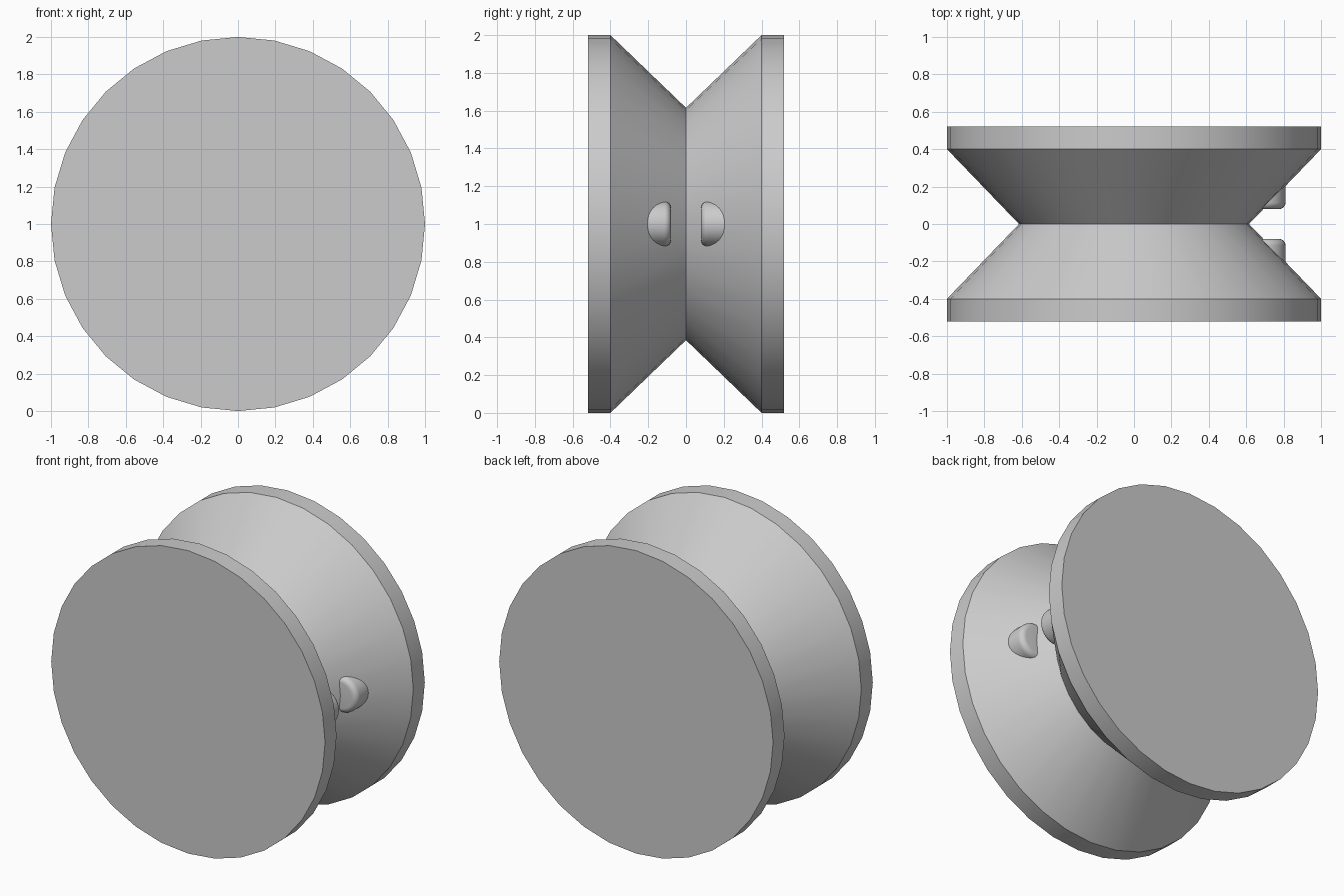
import bpy, bmesh, math
from mathutils import Matrix, Vector

cube = bpy.data.objects.get("Cube")
if cube:
    bpy.data.objects.remove(cube, do_unlink=True)

grey = bpy.data.materials.new("light_grey")
grey.use_nodes = True
grey.diffuse_color = (0.6, 0.6, 0.6, 1)
grey.node_tree.nodes["Principled BSDF"].inputs["Base Color"].default_value = grey.diffuse_color


def lathe_y(name, profile, sides, centre, angle):
    """Turn a (radius, y) profile around the y axis and close both ends."""
    bm = bmesh.new()
    rings = []
    for r, y in profile:
        ring = []
        for i in range(sides):
            a = math.tau * i / sides
            ring.append(bm.verts.new(Vector((r * math.cos(a), y, r * math.sin(a))) + centre))
        rings.append(ring)
    for a, b in zip(rings, rings[1:]):
        for i in range(sides):
            j = (i + 1) % sides
            bm.faces.new((a[i], a[j], b[j], b[i]))
    bm.faces.new(rings[0])
    bm.faces.new(rings[-1])
    bmesh.ops.recalc_face_normals(bm, faces=bm.faces)
    mesh = bpy.data.meshes.new(name)
    bm.to_mesh(mesh)
    bm.free()
    mesh.materials.append(grey)
    obj = bpy.data.objects.new(name, mesh)
    bpy.context.collection.objects.link(obj)
    bpy.ops.object.select_all(action="DESELECT")
    obj.select_set(True)
    bpy.context.view_layer.objects.active = obj
    bpy.ops.object.shade_smooth_by_angle(angle=math.radians(angle))
    return obj


# Grooved wheel: two rims with a V groove between
lathe_y("pulley_wheel",
        [(1, -0.52), (1, -0.4), (0.615, 0), (1, 0.4), (1, 0.52)],
        32, Vector((0, 0, 1)), 30)

# Rounded pegs set into both groove walls on the left side
radius, bevel, inner = 0.12, 0.035, 0.08
for name, side in (("front_peg", -1), ("back_peg", 1)):
    profile = []
    for k in range(7):
        t = math.pi / 2 * k / 6
        profile.append((radius - bevel + bevel * math.sin(t),
                        side * (inner + bevel * (1 - math.cos(t)))))
    profile.append((radius, side * 0.23))
    lathe_y(name, profile, 32, Vector((0.69, 0, 1)), 40)
